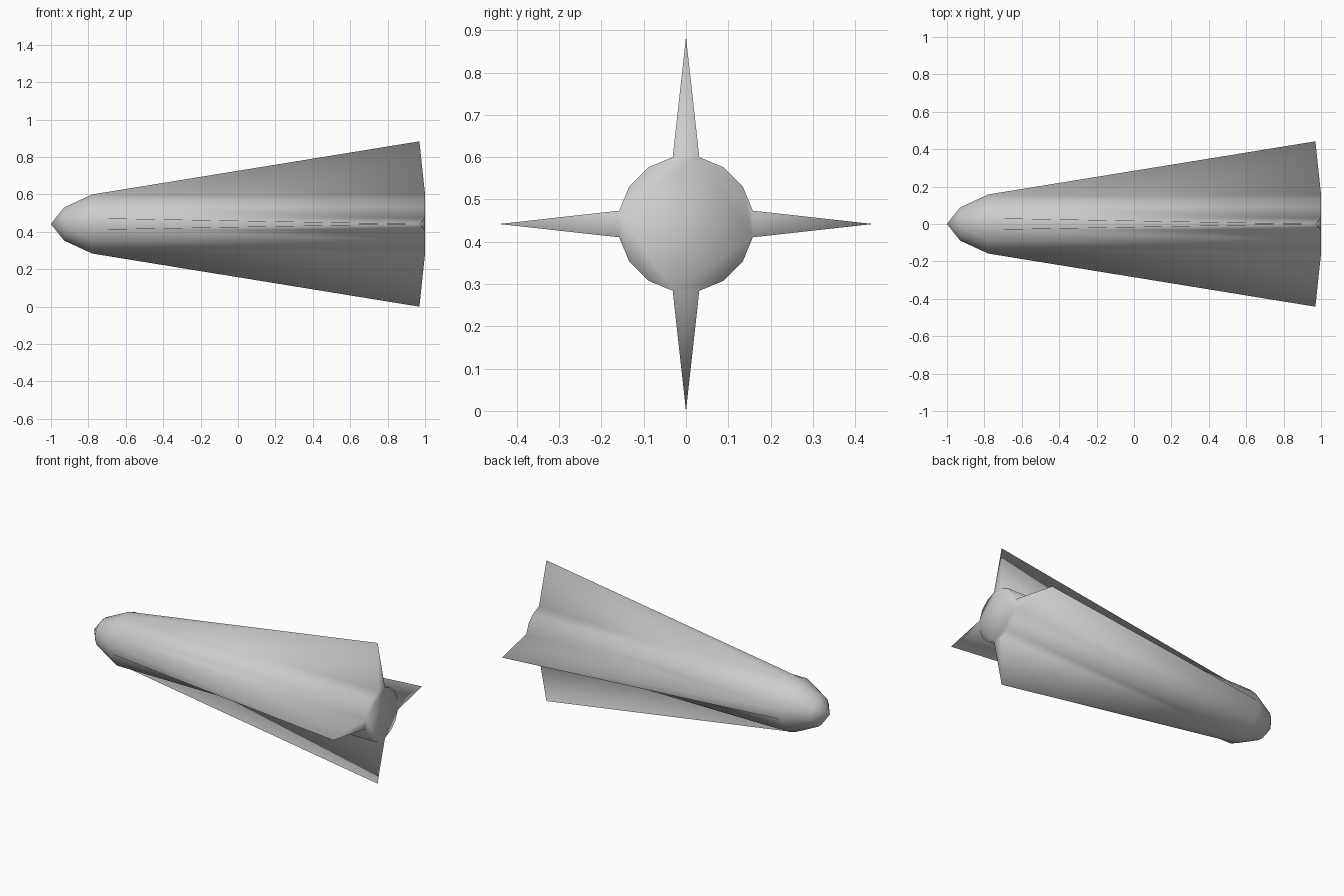
import bpy, bmesh
from math import cos, sin, pi

cube = bpy.data.objects.get("Cube")
if cube:
    bpy.data.objects.remove(cube, do_unlink=True)

SIDES = 16
AXIS_Z = 0.442
FIN_X, FIN_REACH = 0.97, 0.442
PROFILE = [(-0.93, 0.09), (-0.78, 0.161), (1.0, 0.161)]

grey = bpy.data.materials.new("light grey")
grey.use_nodes = True
colour = (0.6, 0.6, 0.6, 1)
grey.diffuse_color = colour
grey.node_tree.nodes["Principled BSDF"].inputs["Base Color"].default_value = colour

bm = bmesh.new()

# Hull rings, turned half a step so that a flat side faces each fin
rings = []
for x, r in PROFILE:
    angles = [2 * pi * (i + 0.5) / SIDES for i in range(SIDES)]
    rings.append([bm.verts.new((x, r * cos(a), AXIS_Z + r * sin(a))) for a in angles])

# Nose tip and tail cap
tip = bm.verts.new((-1, 0, AXIS_Z))
for i in range(SIDES):
    bm.faces.new((tip, rings[0][i], rings[0][i - 1]))
bm.faces.new(rings[-1])

# Hull sides; every fourth long panel becomes a fin
fin_panels = []
for k in range(len(rings) - 1):
    for i in range(SIDES):
        face = bm.faces.new((rings[k][i - 1], rings[k][i], rings[k + 1][i], rings[k + 1][i - 1]))
        if k == 1 and i % 4 == 0:
            fin_panels.append(face)

# Fins: pull the centre of each panel out to a point
for v in bmesh.ops.poke(bm, faces=fin_panels)["verts"]:
    y, z = v.co.y, v.co.z - AXIS_Z
    reach = FIN_REACH / (y * y + z * z) ** 0.5
    v.co = (FIN_X, y * reach, AXIS_Z + z * reach)

bmesh.ops.recalc_face_normals(bm, faces=bm.faces)
for f in bm.faces:
    f.smooth = True

mesh = bpy.data.meshes.new("finned_hull")
bm.to_mesh(mesh)
bm.free()
mesh.materials.append(grey)
hull = bpy.data.objects.new("finned_hull", mesh)
bpy.context.collection.objects.link(hull)
